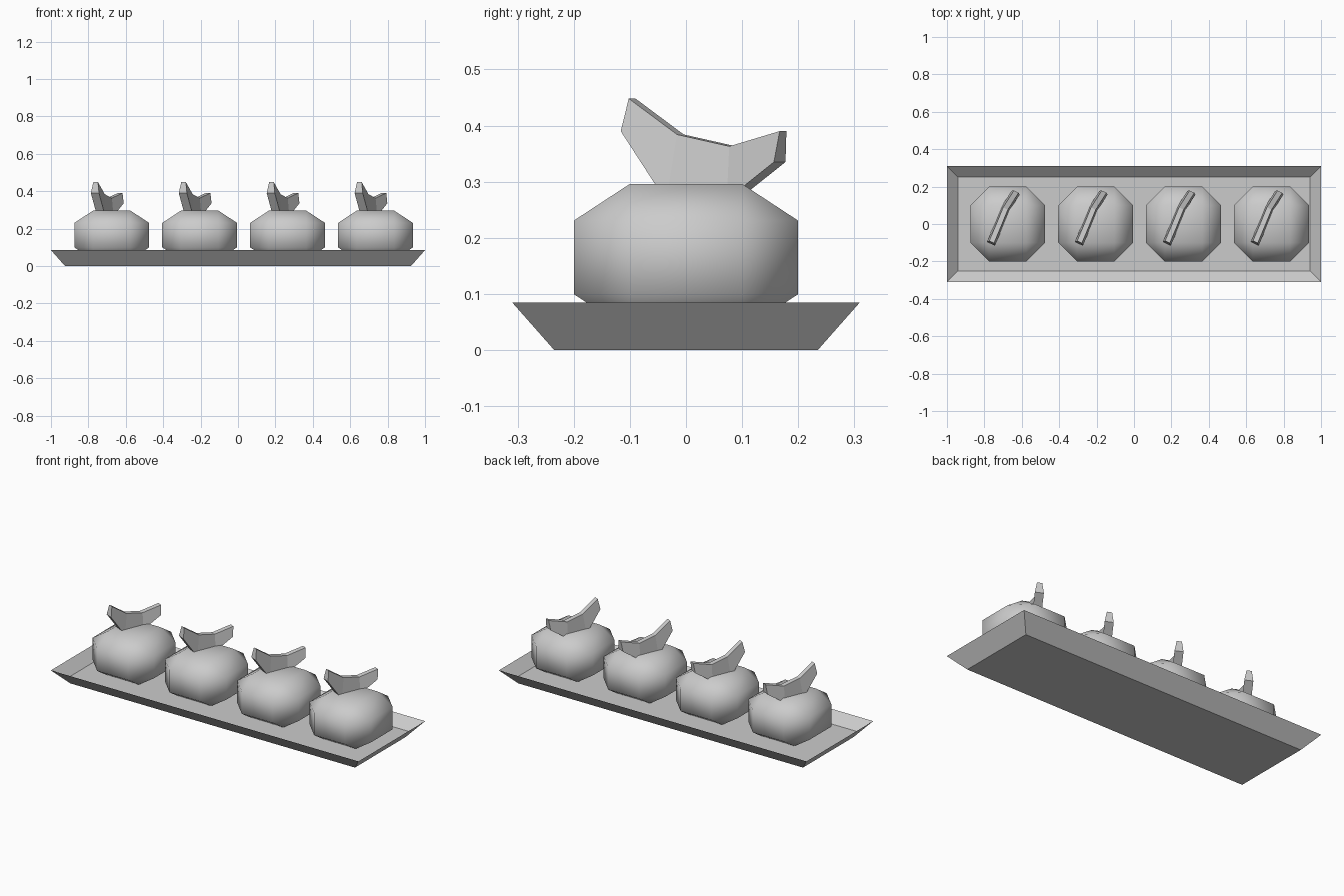
import bpy
import bmesh

if "Cube" in bpy.data.objects:
    bpy.data.objects.remove(bpy.data.objects["Cube"])


def make_object(name, bm, smooth=False):
    bmesh.ops.recalc_face_normals(bm, faces=bm.faces)
    for f in bm.faces:
        f.smooth = smooth
    mesh = bpy.data.meshes.new(name)
    bm.to_mesh(mesh)
    bm.free()
    obj = bpy.data.objects.new(name, mesh)
    bpy.context.collection.objects.link(obj)
    return obj


def loft(bm, rings):
    """Skin a list of four-point rings and cap both ends."""
    rings = [[bm.verts.new(p) for p in ring] for ring in rings]
    for a, b in zip(rings, rings[1:]):
        for i in range(4):
            j = (i + 1) % 4
            bm.faces.new((a[i], a[j], b[j], b[i]))
    bm.faces.new(rings[0])
    bm.faces.new(rings[-1])


# Tray: underside, knife-edge rim, sunken floor
def rect(x, y, z):
    return [(-x, -y, z), (x, -y, z), (x, y, z), (-x, y, z)]


bm = bmesh.new()
loft(bm, [rect(0.925, 0.235, 0), rect(1, 0.31, 0.085), rect(0.94, 0.25, 0.03)])
make_object("tray", bm)


# Bun: chamfered cube, squashed in height
def bun(x):
    bm = bmesh.new()
    bmesh.ops.create_cube(bm, size=0.4)
    bmesh.ops.bevel(bm, geom=bm.edges[:], offset=0.1, segments=1,
                    affect='EDGES', profile=0.5)
    bmesh.ops.scale(bm, vec=(1, 1, 0.655), verts=bm.verts)
    bmesh.ops.translate(bm, vec=(x, 0, 0.165), verts=bm.verts)
    make_object("bun", bm, smooth=True)


# Topping: curved slice, stations are (top x, y, z), (bottom x, y, z)
STATIONS = [
    ((-0.086, -0.096, 0.448), (-0.090, -0.106, 0.390)),
    ((-0.050, -0.010, 0.384), (-0.056, -0.025, 0.265)),
    ((-0.012, 0.083, 0.363), (-0.012, 0.083, 0.268)),
    ((0.045, 0.173, 0.390), (0.042, 0.167, 0.335)),
]


def topping(x):
    rings = []
    for top, low in STATIONS:
        ring = []
        for (px, py, pz), half in ((top, 0.014), (low, -0.024)):
            for s in (-half, half):
                ring.append((x + px + s * 0.9, py - s * 0.43, pz))
        rings.append(ring)
    bm = bmesh.new()
    loft(bm, rings)
    make_object("topping", bm)


for i in range(4):
    cx = -0.675 + 0.47 * i
    bun(cx)
    topping(cx)
